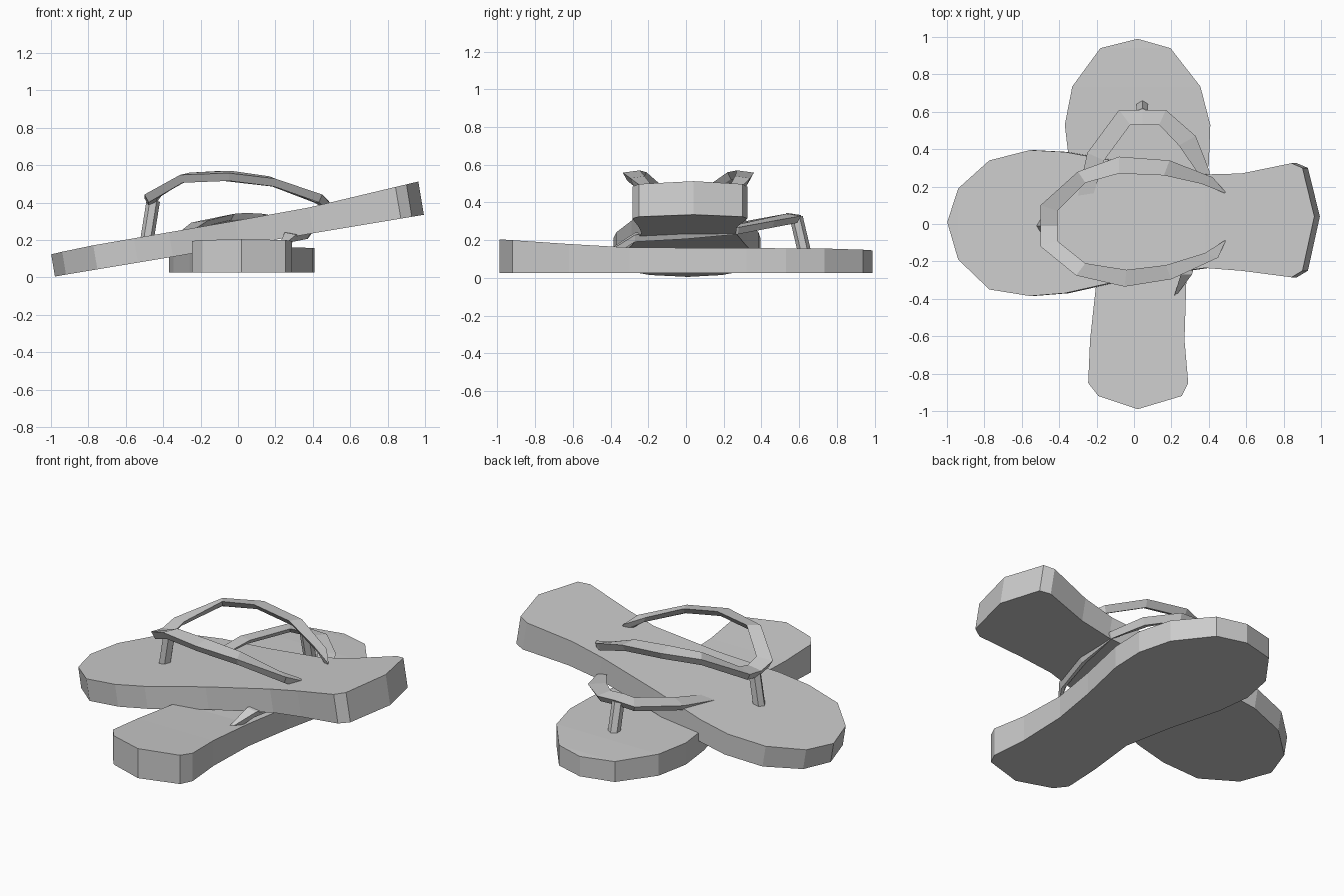
import bpy, bmesh
from math import radians
from mathutils import Matrix, Vector


def make_object(name, bm):
    bmesh.ops.remove_doubles(bm, verts=bm.verts[:], dist=0.0005)
    bmesh.ops.recalc_face_normals(bm, faces=bm.faces[:])
    mesh = bpy.data.meshes.new(name)
    bm.to_mesh(mesh)
    bm.free()
    obj = bpy.data.objects.new(name, mesh)
    bpy.context.collection.objects.link(obj)
    return obj


def loft(name, rings):
    """Join equal-sized closed rings into a capped solid."""
    bm = bmesh.new()
    rows = [[bm.verts.new(p) for p in ring] for ring in rings]
    n = len(rows[0])
    for a, b in zip(rows, rows[1:]):
        for i in range(n):
            j = (i + 1) % n
            bm.faces.new((a[i], a[j], b[j], b[i]))
    bm.faces.new(rows[0])
    bm.faces.new(rows[-1])
    # degenerate tips collapse here
    bmesh.ops.dissolve_degenerate(bm, dist=0.0005, edges=bm.edges[:])
    return make_object(name, bm)


def thickness(u):
    """Sole height along its length: thin toe, raised heel."""
    keys = [(-1.0, 0.18), (-0.35, 0.136), (0.85, 0.13), (1.0, 0.12)]
    for (u0, h0), (u1, h1) in zip(keys, keys[1:]):
        if u <= u1:
            return h0 + (h1 - h0) * (u - u0) / (u1 - u0)
    return keys[-1][1]


def sole(name, stations, matrix):
    rings = []
    for u, left, right in stations:
        h = thickness(u)
        rings.append([(left, u, 0), (right, u, 0), (right, u, h), (left, u, h)])
    obj = loft(name, rings)
    obj.data.transform(matrix)
    return obj


def strap(name, stations, t):
    """Band from one end to the other: outer xy, inner xy, top height."""
    rings = []
    for ox, oy, ix, iy, z in stations:
        o, i = Vector((ox, oy, z - 0.012)), Vector((ix, iy, z))
        low = o.lerp(i, 0.25) - Vector((0, 0, t))
        low_in = o.lerp(i, 0.7) - Vector((0, 0, t * 0.75))
        rings.append([o, i, low_in, low])
    return loft(name, rings)


def post(name, bottom, top, r):
    a, b = Vector(bottom), Vector(top)
    rot = (b - a).to_track_quat('Z', 'Y').to_matrix().to_4x4()
    bm = bmesh.new()
    bmesh.ops.create_cone(bm, cap_ends=True, segments=6, radius1=r, radius2=r,
                          depth=(b - a).length,
                          matrix=Matrix.Translation((a + b) / 2) @ rot)
    return make_object(name, bm)


# Lower sandal, lying flat with the toe at +y
sole("lower_sole", [
    (0.99, 0.02, 0.02), (0.94, -0.18, 0.195), (0.735, -0.33, 0.355),
    (0.53, -0.37, 0.408), (0.32, -0.345, 0.40), (0.0, -0.26, 0.33),
    (-0.3, -0.20, 0.28), (-0.62, -0.235, 0.27), (-0.85, -0.245, 0.29),
    (-0.92, -0.19, 0.255), (-0.99, 0.02, 0.02)],
    Matrix.Translation((0, 0, 0.025)))

strap("lower_strap", [
    (0.22, -0.39, 0.215, -0.385, 0.165), (0.31, -0.27, 0.25, -0.27, 0.24),
    (0.39, 0.0, 0.32, 0.0, 0.255), (0.405, 0.28, 0.35, 0.26, 0.28),
    (0.33, 0.47, 0.24, 0.42, 0.315), (0.17, 0.61, 0.135, 0.53, 0.34),
    (0.045, 0.61, 0.045, 0.53, 0.345), (-0.08, 0.61, -0.02, 0.53, 0.34),
    (-0.25, 0.38, -0.16, 0.34, 0.305), (-0.30, 0.15, -0.22, 0.15, 0.265),
    (-0.27, -0.05, -0.20, -0.05, 0.22), (-0.17, -0.25, -0.165, -0.245, 0.16)],
    0.04)
post("lower_toe_post", (0.045, 0.63, 0.13), (0.045, 0.585, 0.32), 0.035)

# Upper sandal, resting across the lower one with the toe down at -x
tilt = (Matrix.Translation((0.0075, 0, 0.17)) @ Matrix.Rotation(radians(-9.5), 4, 'Y')
        @ Matrix.Rotation(radians(90), 4, 'Z'))
sole("upper_sole", [
    (1.0, 0.01, 0.01), (0.94, -0.19, 0.19), (0.77, -0.35, 0.34),
    (0.55, -0.385, 0.395), (0.36, -0.37, 0.385), (0.0, -0.29, 0.32),
    (-0.4, -0.235, 0.265), (-0.6, -0.25, 0.27), (-0.875, -0.285, 0.325),
    (-0.935, -0.25, 0.30), (-1.0, 0.04, 0.04)], tilt)

strap("upper_strap", [
    (0.49, 0.17, 0.485, 0.165, 0.41), (0.42, 0.25, 0.36, 0.215, 0.455),
    (0.19, 0.34, 0.16, 0.26, 0.54), (-0.08, 0.36, -0.08, 0.27, 0.57),
    (-0.30, 0.28, -0.26, 0.22, 0.56), (-0.50, 0.10, -0.41, 0.07, 0.455),
    (-0.50, -0.01, -0.41, -0.01, 0.435), (-0.50, -0.12, -0.41, -0.09, 0.455),
    (-0.31, -0.275, -0.26, -0.21, 0.56), (-0.05, -0.335, -0.04, -0.245, 0.57),
    (0.20, -0.295, 0.17, -0.22, 0.54), (0.45, -0.18, 0.38, -0.155, 0.455),
    (0.49, -0.09, 0.485, -0.088, 0.41)], 0.045)
post("upper_toe_post", (-0.485, -0.01, 0.21), (-0.453, -0.01, 0.41), 0.036)
